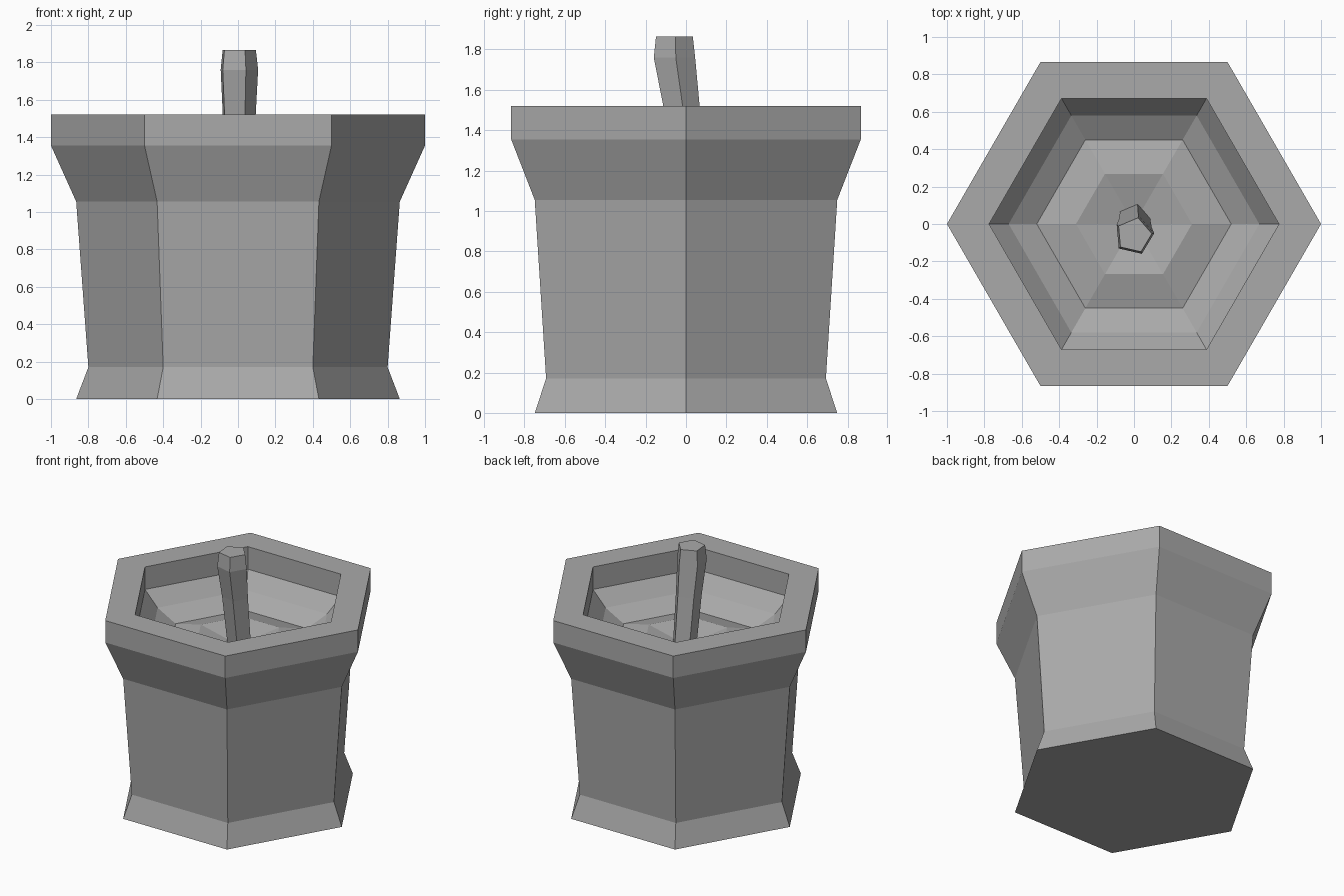
import bpy, bmesh, math

if "Cube" in bpy.data.objects:
    bpy.data.objects.remove(bpy.data.objects["Cube"], do_unlink=True)

stone = bpy.data.materials.new("grey_stone")
stone.use_nodes = True
grey = (0.4, 0.4, 0.4, 1)
stone.diffuse_color = grey
stone.node_tree.nodes["Principled BSDF"].inputs["Base Color"].default_value = grey


def ring_stack(name, sides, turn, rings):
    """Skin polygon rings, each given as (radius, height, y offset), and cap both ends."""
    bm = bmesh.new()
    loops = []
    for radius, z, y in rings:
        angles = [turn + math.tau * i / sides for i in range(sides)]
        loops.append([bm.verts.new((radius * math.cos(a), y + radius * math.sin(a), z))
                      for a in angles])
    for low, high in zip(loops, loops[1:]):
        for i in range(sides):
            j = (i + 1) % sides
            bm.faces.new((low[i], low[j], high[j], high[i]))
    bm.faces.new(loops[0][::-1])
    bm.faces.new(loops[-1])
    # Rings of zero radius collapse to a single point
    bmesh.ops.remove_doubles(bm, verts=bm.verts, dist=0.0005)
    bmesh.ops.recalc_face_normals(bm, faces=bm.faces)
    mesh = bpy.data.meshes.new(name)
    bm.to_mesh(mesh)
    bm.free()
    mesh.materials.append(stone)
    obj = bpy.data.objects.new(name, mesh)
    bpy.context.collection.objects.link(obj)
    return obj


# Six-sided bowl: flared foot, body, thick rim, inner wall
outside = [(0.865, 0), (0.80, 0.17), (0.865, 1.055), (1.0, 1.355), (1.0, 1.52)]
inside = [(0.775, 1.52), (0.775, 1.35), (0.67, 1.24)]
# Ground contents: sloping edge, raised ring, dip in the middle
contents = [(0.52, 1.16), (0.31, 1.21), (0, 1.14)]
ring_stack("mortar_bowl", 6, 0, [(r, z, 0) for r, z in outside + inside + contents])

# Five-sided pestle leaning to the front, with a tapered tip
ring_stack("pestle", 5, math.radians(5),
           [(0.085, 1.1, 0.03), (0.095, 1.52, -0.025), (0.108, 1.76, -0.06), (0.096, 1.865, -0.06)])
